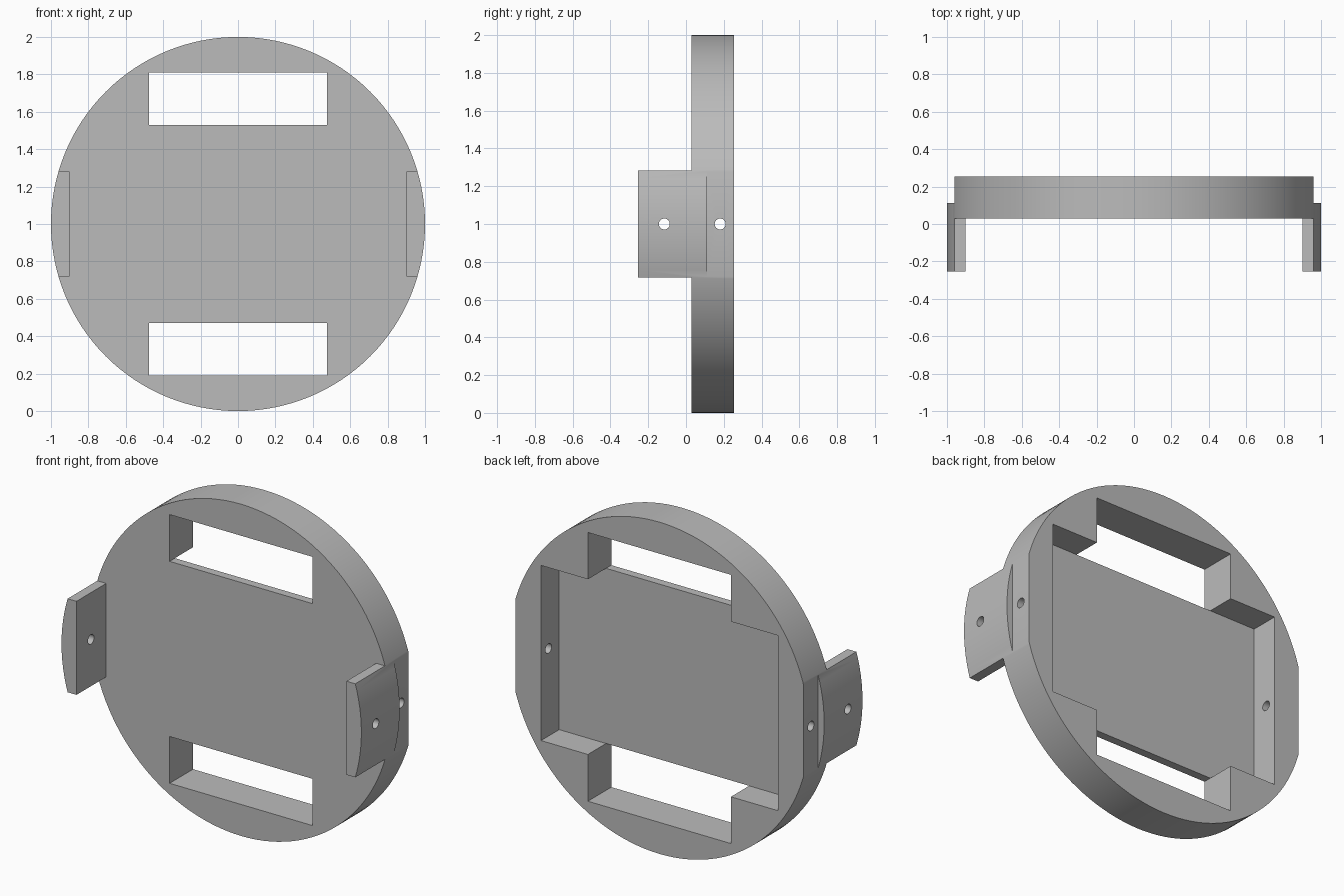
import bpy
import math

if "Cube" in bpy.data.objects:
    bpy.data.objects.remove(bpy.data.objects["Cube"], do_unlink=True)

FRONT, BACK = -0.253, 0.253      # full depth
PLATE = 0.03                     # front of the round plate
FLOOR = 0.08                     # bottom of the rear pocket
NOTCH = 0.112                    # front of the side notches
TAB_X, TAB_H = 0.90, 0.282       # inner face and half height of the tabs
FLAT_X = 0.96                    # flat behind each tab
SLOT_X, SLOT_IN, SLOT_OUT = 0.477, 0.528, 0.81
POCKET_X = 0.79

grey = bpy.data.materials.new("mid_grey")
grey.use_nodes = True
grey.diffuse_color = (0.5, 0.5, 0.5, 1)
grey.node_tree.nodes["Principled BSDF"].inputs["Base Color"].default_value = (0.5, 0.5, 0.5, 1)


def cylinder(name, radius, depth, location, rotation, sides):
    bpy.ops.mesh.primitive_cylinder_add(vertices=sides, radius=radius, depth=depth,
                                        location=location, rotation=rotation)
    obj = bpy.context.object
    obj.name = name
    return obj


def prism(name, outline, y0, y1):
    """Extrude an (x, z) outline from y0 to y1, heights measured from the centre."""
    n = len(outline)
    verts = [(x, y, z + 1) for y in (y0, y1) for x, z in outline]
    faces = [list(range(n)), list(range(2 * n - 1, n - 1, -1))]
    faces += [(i, i + n, (i + 1) % n + n, (i + 1) % n) for i in range(n)]
    mesh = bpy.data.meshes.new(name)
    mesh.from_pydata(verts, [], faces)
    obj = bpy.data.objects.new(name, mesh)
    bpy.context.collection.objects.link(obj)
    return obj


def box(name, x0, x1, z0, z1, y0, y1):
    return prism(name, [(x0, z0), (x1, z0), (x1, z1), (x0, z1)], y0, y1)


def cross(name, a, b, c, d, y0, y1):
    """Union of the rectangles +-a by +-d and +-c by +-b, as one plus outline."""
    return prism(name, [(-a, -d), (a, -d), (a, -b), (c, -b), (c, b), (a, b),
                        (a, d), (-a, d), (-a, b), (-c, b), (-c, -b), (-a, -b)], y0, y1)


def cut(body, cutter):
    cutter.hide_render = True
    mod = body.modifiers.new("cut", 'BOOLEAN')
    mod.operation = 'DIFFERENCE'
    mod.solver = 'EXACT'
    mod.object = cutter
    bpy.ops.object.select_all(action='DESELECT')
    bpy.context.view_layer.objects.active = body
    body.select_set(True)
    bpy.ops.object.modifier_apply(modifier=mod.name)
    bpy.data.objects.remove(cutter, do_unlink=True)


# Round blank
body = cylinder("round_holder_plate", 1, BACK - FRONT, (0, 0, 1), (math.pi / 2, 0, 0), 128)
body.data.materials.append(grey)

# Front relief: leaves only the two curved side tabs in front of the plate
relief = [(-TAB_X, -TAB_H), (-2, -TAB_H), (-2, -2), (2, -2), (2, -TAB_H), (TAB_X, -TAB_H),
          (TAB_X, TAB_H), (2, TAB_H), (2, 2), (-2, 2), (-2, TAB_H), (-TAB_X, TAB_H)]
cut(body, prism("relief_cutter", relief, -1, PLATE))

# Rear pocket, open into the slots above and below it
cut(body, cross("pocket_cutter", SLOT_X, SLOT_IN, POCKET_X, SLOT_OUT, FLOOR, 1))

# Slots through the plate
for s in (-1, 1):
    z0, z1 = sorted((s * SLOT_IN, s * SLOT_OUT))
    cut(body, box("slot_cutter", -SLOT_X, SLOT_X, z0, z1, -1, FLOOR + 0.05))

# Side notches behind the tabs
for s in (-1, 1):
    x0, x1 = sorted((s * FLAT_X, s * 1.5))
    cut(body, box("notch_cutter", x0, x1, -TAB_H, TAB_H, NOTCH, 1))

# Screw holes through the tabs and the pocket walls
for y in (-0.115, 0.181):
    cut(body, cylinder("hole_cutter", 0.029, 3, (0, y, 1), (0, math.pi / 2, 0), 32))

bpy.ops.object.select_all(action='DESELECT')
bpy.context.view_layer.objects.active = body
body.select_set(True)
bpy.ops.object.shade_smooth_by_angle(angle=math.radians(30))
